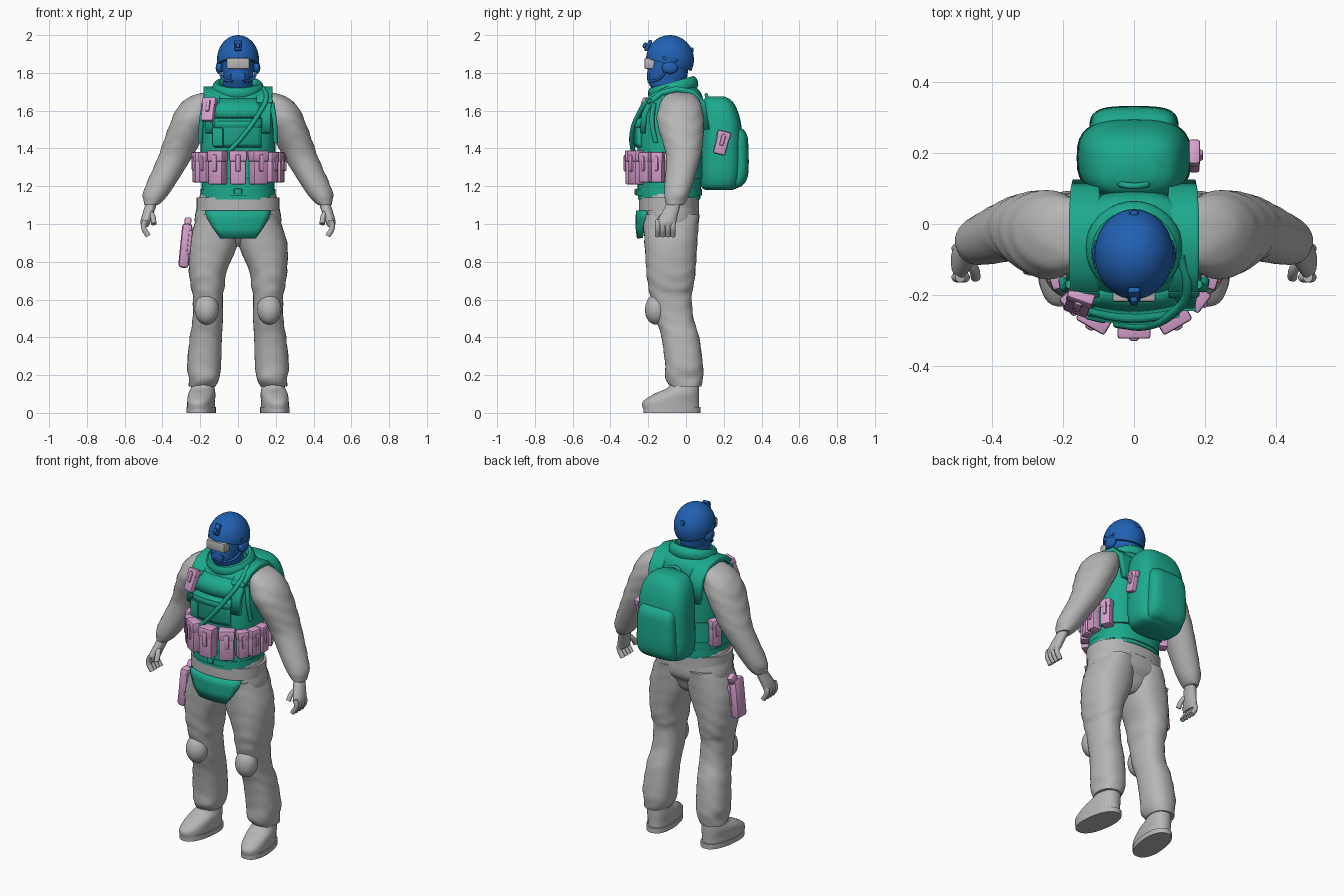
import bpy, bmesh, math
from mathutils import Matrix, Vector

cube = bpy.data.objects.get("Cube")
if cube:
    bpy.data.objects.remove(cube, do_unlink=True)


def material(name, *rgb):
    mat = bpy.data.materials.new(name)
    mat.use_nodes = True
    mat.diffuse_color = (*rgb, 1)
    mat.node_tree.nodes["Principled BSDF"].inputs["Base Color"].default_value = (*rgb, 1)
    return mat


GREY = material("cloth grey", .47, .47, .47)
GREEN = material("vest green", .012, .4, .27)
PINK = material("pouch pink", .68, .35, .62)
BLUE = material("helmet blue", .015, .12, .45)
SIDES = ((-1, "right"), (1, "left"))


def finish(name, bm, mat, matrix=None):
    bmesh.ops.recalc_face_normals(bm, faces=bm.faces)
    mesh = bpy.data.meshes.new(name)
    bm.to_mesh(mesh)
    bm.free()
    mesh.materials.append(mat)
    mesh.shade_smooth()
    mesh.set_sharp_from_angle(angle=math.radians(40))
    ob = bpy.data.objects.new(name, mesh)
    if matrix:
        ob.matrix_world = matrix
    bpy.context.collection.objects.link(ob)
    return ob


def at(x, y, z, rx=0, ry=0, rz=0):
    turn = Matrix.Rotation(rz, 4, 'Z') @ Matrix.Rotation(ry, 4, 'Y') @ Matrix.Rotation(rx, 4, 'X')
    return Matrix.Translation((x, y, z)) @ turn


def blend(a, b, c, d, t):
    """Smooth curve from b to c."""
    slope_b, slope_c = (c - a) / 2, (d - b) / 2
    bend = 3 * (c - b) - 2 * slope_b - slope_c
    return b + t * (slope_b + t * (bend + t * (slope_b + slope_c - 2 * (c - b))))


def limb(name, rows, mat, power=2.3, folds=0, flip=1, matrix=None, steps=5, sides=36):
    """Smooth body through horizontal rings given as (z, centre x, centre y, radius x, radius y)."""
    bm, rings, last = bmesh.new(), [], len(rows) - 1
    for i in range(last * steps + 1):
        k = min(i // steps, last - 1)
        near = [rows[max(0, min(last, k + j))] for j in (-1, 0, 1, 2)]
        z, cx, cy, rx, ry = (blend(*values, i / steps - k) for values in zip(*near))
        ring = []
        for j in range(sides):
            angle = math.tau * j / sides
            c, s = math.cos(angle), math.sin(angle)
            fold = 1 + folds * math.sin(75 * z + 3 * math.sin(2 * angle + 1)) * (.6 + .4 * c)
            x = math.copysign(abs(c) ** (2 / power), c) * rx * fold
            y = math.copysign(abs(s) ** (2 / power), s) * ry * fold
            ring.append(bm.verts.new((flip * (cx + x), cy + y, z)))
        rings.append(ring)
    for low, high in zip(rings, rings[1:]):
        for j in range(sides):
            n = (j + 1) % sides
            bm.faces.new((low[j], low[n], high[n], high[j]))
    bm.faces.new(rings[0])
    bm.faces.new(rings[-1])
    return finish(name, bm, mat, matrix)


def body(name, rows, mat, **options):
    """Centred version of limb, with rows of (z, centre y, radius x, radius y)."""
    return limb(name, [(z, 0, *rest) for z, *rest in rows], mat, **options)


def band(name, low, high, y, rx, ry, mat, **options):
    return body(name, [(low, y, rx, ry), (high, y, rx, ry)], mat, **options)


def box(name, matrix, size, mat, bevel=.008):
    bm = bmesh.new()
    bmesh.ops.create_cube(bm, size=1, matrix=Matrix.Diagonal((*size, 1)))
    bmesh.ops.bevel(bm, geom=bm.edges[:], offset=min(bevel, min(size) * .4),
                    segments=2, affect='EDGES', profile=.5)
    finish(name, bm, mat, matrix)


def ball(name, matrix, radii, mat):
    bm = bmesh.new()
    bmesh.ops.create_uvsphere(bm, u_segments=28, v_segments=16, radius=1,
                              matrix=Matrix.Diagonal((*radii, 1)))
    finish(name, bm, mat, matrix)


def panel(name, rows, mat, x=0, curve=0, thick=.02, columns=10):
    """Bent sheet through rows of (y, z, half width)."""
    bm, grid = bmesh.new(), []
    for y, z, half in rows:
        across = [half * (2 * j / columns - 1) for j in range(columns + 1)]
        grid.append([bm.verts.new((x + a, y + curve * a * a, z)) for a in across])
    for low, high in zip(grid, grid[1:]):
        for j in range(columns):
            bm.faces.new((low[j], low[j + 1], high[j + 1], high[j]))
    modifier = finish(name, bm, mat).modifiers.new("thickness", 'SOLIDIFY')
    modifier.thickness, modifier.offset = thick, 0


def tube(name, points, radius, mat):
    curve = bpy.data.curves.new(name, 'CURVE')
    curve.dimensions, curve.bevel_depth, curve.use_fill_caps = '3D', radius, True
    curve.bevel_resolution, curve.resolution_u = 3, 6
    spline = curve.splines.new('BEZIER')
    spline.bezier_points.add(len(points) - 1)
    for point, position in zip(spline.bezier_points, points):
        point.co = position
        point.handle_left_type = point.handle_right_type = 'AUTO'
    curve.materials.append(mat)
    bpy.context.collection.objects.link(bpy.data.objects.new(name, curve))


def pouch(name, matrix, width, depth, height):
    box(name + "_body", matrix, (width, depth, height), PINK)
    box(name + "_flap", matrix @ at(0, 0, height / 3), (width * 1.1, depth * 1.1, height / 3), PINK)
    box(name + "_strap", matrix @ at(0, -depth / 2, height / 8), (width / 3, .02, height / 2), PINK)


# Trousers and waist
body("hips", [(.88, -.07, .04, .06), (.91, -.07, .1, .09), (.96, -.08, .19, .12),
              (1.02, -.08, .23, .15), (1.16, -.09, .2, .15)], GREY)
band("waistband", 1.07, 1.14, -.09, .22, .16, GREY)
for s, side in SIDES:
    limb(side + "_trouser_leg", [
        (.14, .19, 0, .07, .08), (.18, .18, -.01, .08, .1), (.25, .18, -.01, .09, .1),
        (.4, .17, -.03, .085, .1), (.5, .16, -.06, .08, .1), (.62, .16, -.08, .08, .11),
        (.67, .16, -.08, .09, .12), (.75, .16, -.08, .1, .13), (.9, .13, -.08, .13, .14),
        (1.05, .1, -.08, .11, .15)], GREY, folds=.02, flip=s)
    # Boots with soles
    foot = at(s * .185, 0, 0, rz=s * .13)
    body(side + "_boot", [(.02, -.08, .07, .15), (.06, -.08, .07, .15), (.1, -.05, .07, .12),
                          (.14, -.01, .06, .08), (.2, -.01, .06, .08)], GREY, matrix=foot)
    band(side + "_sole", 0, .03, -.075, .075, .153, GREY, matrix=foot)
    # Knee pads
    ball(side + "_knee_pad", at(s * .166, -.155, .55, rx=-.1), (.064, .062, .083), GREY)
    # Sleeves
    limb(side + "_sleeve", [
        (1.7, .14, -.03, .02, .04), (1.68, .17, -.03, .07, .08), (1.63, .21, -.03, .1, .11),
        (1.55, .245, -.03, .107, .125), (1.45, .29, -.02, .1, .11), (1.35, .335, -.015, .09, .09),
        (1.18, .425, -.045, .073, .07), (1.12, .45, -.055, .05, .055), (1.1, .46, -.06, .035, .045)],
        GREY, power=2, folds=.02, flip=s)
    # Hands
    limb(side + "_palm", [(1.12, .455, -.06, .03, .036), (1.02, .487, -.1, .028, .05),
                          (.985, .493, -.108, .017, .05)], GREY, power=2, flip=s)
    for i in range(4):
        y = -.15 + .027 * i
        tube(side + "_finger", [(s * .49, y, 1.02), (s * .5, y, .985), (s * .475, y, .936)], .0145, GREY)
    tube(side + "_thumb", [(s * .47, -.095, 1.07), (s * .45, -.13, 1.035), (s * .446, -.15, 1)], .0145, GREY)

# Vest
body("vest", [(1.13, -.09, .19, .165), (1.3, -.085, .197, .172), (1.45, -.08, .198, .176),
              (1.58, -.07, .19, .165), (1.66, -.055, .178, .145), (1.7, -.05, .155, .125),
              (1.73, -.055, .1, .1)], GREEN, power=2.5)
band("vest_hem", 1.15, 1.185, -.09, .198, .174, GREEN)
band("pouch_belt", 1.24, 1.36, -.085, .205, .181, GREEN, power=2.5)
panel("chest_pocket", [(-.255, 1.41, .12), (-.265, 1.43, .12), (-.265, 1.54, .12), (-.245, 1.555, .12)],
      GREEN, curve=1.4, thick=.025)
panel("chest_flap", [(-.275, 1.51, .125), (-.26, 1.555, .125)], GREEN, curve=1.4)
panel("upper_chest_panel", [(-.245, 1.565, .13), (-.23, 1.61, .12), (-.195, 1.66, .1)], GREEN, curve=1.2)
panel("groin_flap", [(-.255, 1.07, .17), (-.257, 1.03, .16), (-.257, .98, .13), (-.25, .925, .09)],
      GREEN, curve=1.6)
box("hem_buckle", at(0, -.265, 1.17), (.04, .014, .035), GREEN)
for s, side in SIDES:
    panel(side + "_shoulder_strap", [
        (-.23, 1.48, .035), (-.22, 1.58, .035), (-.185, 1.65, .04), (-.13, 1.695, .045),
        (-.05, 1.714, .045), (.03, 1.7, .045), (.09, 1.64, .04), (.11, 1.5, .035)],
        GREEN, x=s * .138, thick=.03)
    box(side + "_strap_buckle", at(s * .14, -.195, 1.65, rx=-.6), (.088, .02, .03), GREEN)
    # Padded armhole edge
    tube(side + "_armhole_trim", [(s * .18, -.17, 1.64), (s * .194, -.18, 1.54), (s * .2, -.16, 1.43)],
         .013, GREEN)

# Collar, raised at the back
bm = bmesh.new()
profile = [bm.verts.new((.112 + .025 * math.cos(a), 0, .036 * math.sin(a)))
           for a in (math.tau * k / 10 for k in range(10))]
edges = [bm.edges.new(pair) for pair in zip(profile, profile[1:] + profile[:1])]
bmesh.ops.spin(bm, geom=profile + edges, cent=(0, 0, 0), axis=(0, 0, 1), angle=math.tau,
               steps=36, use_merge=True)
finish("collar", bm, GREEN, at(0, -.068, 1.718, rx=.27))

# Radio and drinking hose
box("radio", at(-.105, -.255, 1.46, rz=-.25), (.06, .04, .1), GREEN)
tube("radio_aerial", [(-.125, -.255, 1.5), (-.128, -.25, 1.545)], .007, GREEN)
tube("drinking_hose", [(.13, -.09, 1.72), (.15, -.19, 1.665), (.105, -.255, 1.575),
                       (.03, -.287, 1.47), (-.05, -.28, 1.38)], .013, GREEN)

# Pouches spaced around the belt, wide in front and narrow at the sides
for degrees in (-115, -72, -50, -30, 0, 30, 53, 72, 90, 115):
    turn = math.radians(degrees)
    place = at(.215 * math.sin(turn), -.083 - .205 * math.cos(turn), 1.3, rz=turn)
    front = abs(degrees) < 40
    pouch("belt_pouch", place, .085 if front else .06, .064, .18 if front else .16)
pouch("shoulder_pouch", at(-.155, -.22, 1.605, rx=-.35, rz=-.35), .07, .035, .13)
pouch("pack_pouch", at(.17, .19, 1.43, rx=-.25) @ at(0, 0, 0, rz=math.pi / 2), .065, .03, .125)

# Thigh holster with grip
holster = at(-.278, -.1, .885, ry=.1)
box("holster", holster, (.056, .09, .235), PINK, bevel=.018)
box("holster_plate", holster @ at(.02, 0, .02), (.02, .1, .13), PINK)
box("holster_grip", holster @ at(0, .03, .115, rx=-.5), (.036, .05, .06), PINK)

# Backpack
body("backpack", [(1.18, .175, .1, .07), (1.2, .18, .14, .1), (1.27, .185, .16, .11),
                  (1.4, .187, .16, .11), (1.52, .183, .154, .11), (1.6, .173, .138, .1),
                  (1.65, .165, .108, .08), (1.675, .16, .06, .045)], GREEN, power=2.9)
body("pack_pocket", [(1.19, .23, .095, .04), (1.21, .245, .116, .06), (1.27, .26, .126, .07),
                     (1.42, .26, .122, .07), (1.48, .253, .114, .066), (1.515, .235, .095, .05)],
     GREEN, power=3.6)
tube("pack_handle", [(-.045, .12, 1.64), (-.03, .11, 1.675), (.03, .11, 1.675), (.045, .12, 1.64)], .009, GREEN)

# Masked head and goggles
body("masked_head", [(1.68, -.075, .085, .09), (1.75, -.1, .077, .1), (1.78, -.1, .08, .107),
                     (1.83, -.095, .086, .106), (1.9, -.09, .085, .1)], BLUE, power=2.1)
box("mask_breather", at(0, -.192, 1.778), (.08, .03, .04), BLUE)
box("goggles", at(0, -.187, 1.85), (.122, .066, .058), GREY)

# Helmet shell, trimmed along a line that drops to the back
bm = bmesh.new()
bmesh.ops.create_uvsphere(bm, u_segments=40, v_segments=24, radius=1,
                          matrix=at(0, -.085, 1.87) @ Matrix.Diagonal((.111, .127, .13, 1)))
bmesh.ops.bisect_plane(bm, geom=bm.verts[:] + bm.edges[:] + bm.faces[:], clear_outer=True,
                       plane_co=(0, -.085, 1.842), plane_no=Vector((0, -.07, -.25)).normalized())
bmesh.ops.holes_fill(bm, edges=[edge for edge in bm.edges if edge.is_boundary])
finish("helmet", bm, BLUE)
box("helmet_mount", at(0, -.2, 1.945, rx=-.5), (.036, .02, .065), BLUE)
box("mount_arm", at(0, -.217, 1.945, rx=-.5), (.022, .022, .03), BLUE)
box("helmet_rear_clip", at(0, .03, 1.92), (.025, .02, .03), BLUE)
for s, side in SIDES:
    ball(side + "_ear_cup", at(s * .098, -.085, 1.828), (.02, .042, .034), BLUE)
    box(side + "_helmet_rail", at(s * .106, -.085, 1.872, rx=-.2), (.012, .08, .016), BLUE)
    tube(side + "_chin_strap", [(s * .1, -.1, 1.82), (s * .08, -.14, 1.77), (s * .03, -.2, 1.755)], .007, BLUE)
